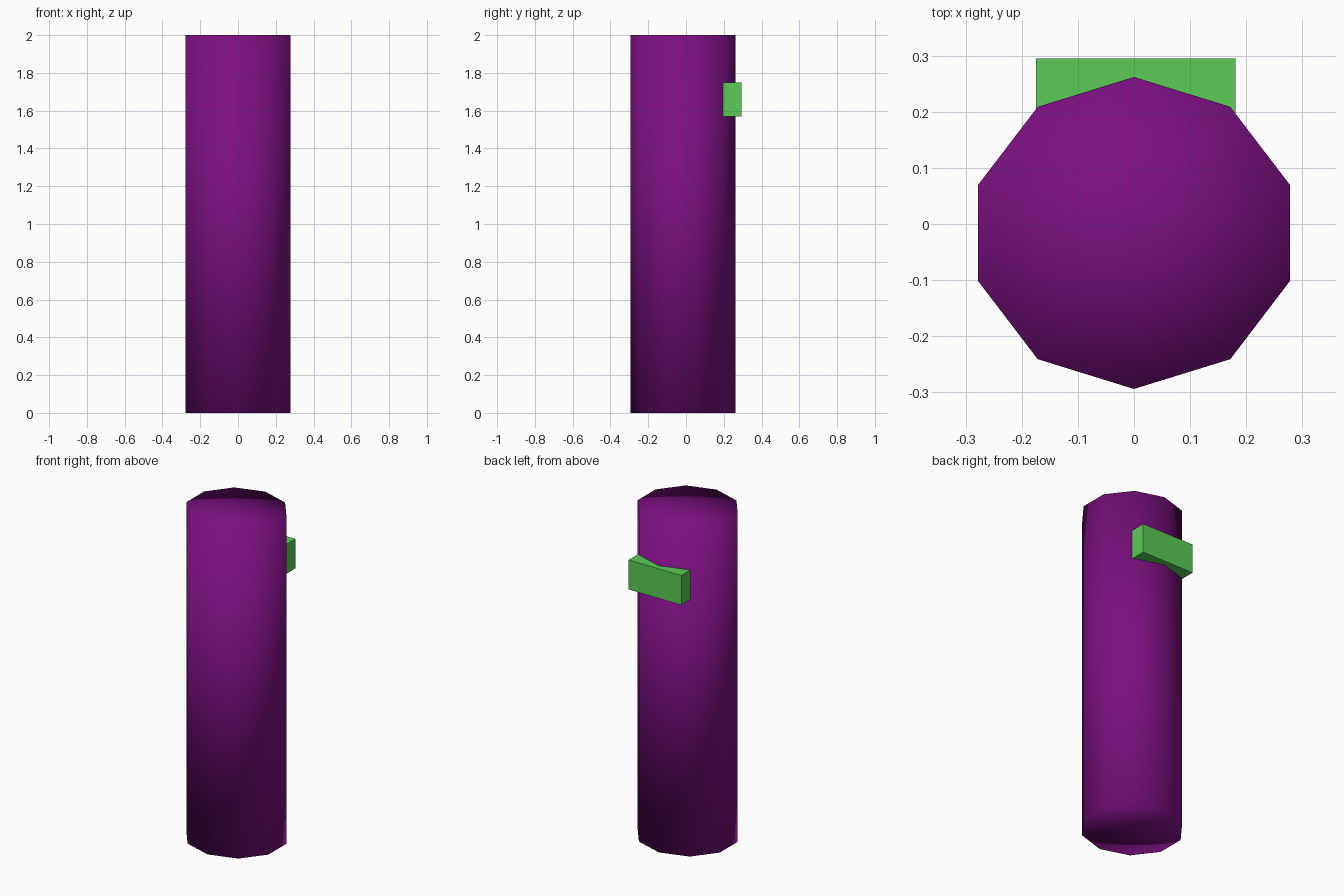
import bpy, bmesh, math
from mathutils import Matrix

if "Cube" in bpy.data.objects:
    bpy.data.objects.remove(bpy.data.objects["Cube"])


def add_part(name, bm, color, smooth):
    mesh = bpy.data.meshes.new(name)
    for f in bm.faces:
        f.smooth = smooth
    bm.to_mesh(mesh)
    bm.free()
    mat = bpy.data.materials.new(name + "_colour")
    mat.diffuse_color = color
    mat.use_nodes = True
    mat.node_tree.nodes["Principled BSDF"].inputs["Base Color"].default_value = mat.diffuse_color
    mesh.materials.append(mat)
    obj = bpy.data.objects.new(name, mesh)
    bpy.context.collection.objects.link(obj)
    return obj


# Ten-sided column, slightly flattened in y, fan caps, smooth shaded all over
bm = bmesh.new()
bmesh.ops.create_cone(bm, cap_ends=True, cap_tris=True, segments=10,
                      radius1=1, radius2=1, depth=2)
bmesh.ops.transform(bm, verts=bm.verts,
                    matrix=Matrix.Translation((0, -0.016, 1)) @ Matrix.Diagonal((0.292, 0.278, 1, 1)))
add_part("column", bm, (0.20, 0.005, 0.22, 1), True)

# Bar across the back of the column
bm = bmesh.new()
bmesh.ops.create_cube(bm, size=1)
bmesh.ops.transform(bm, verts=bm.verts,
                    matrix=Matrix.Translation((0.003, 0.246, 1.658)) @ Matrix.Diagonal((0.356, 0.098, 0.18, 1)))
add_part("back_bar", bm, (0.10, 0.60, 0.09, 1), False)
